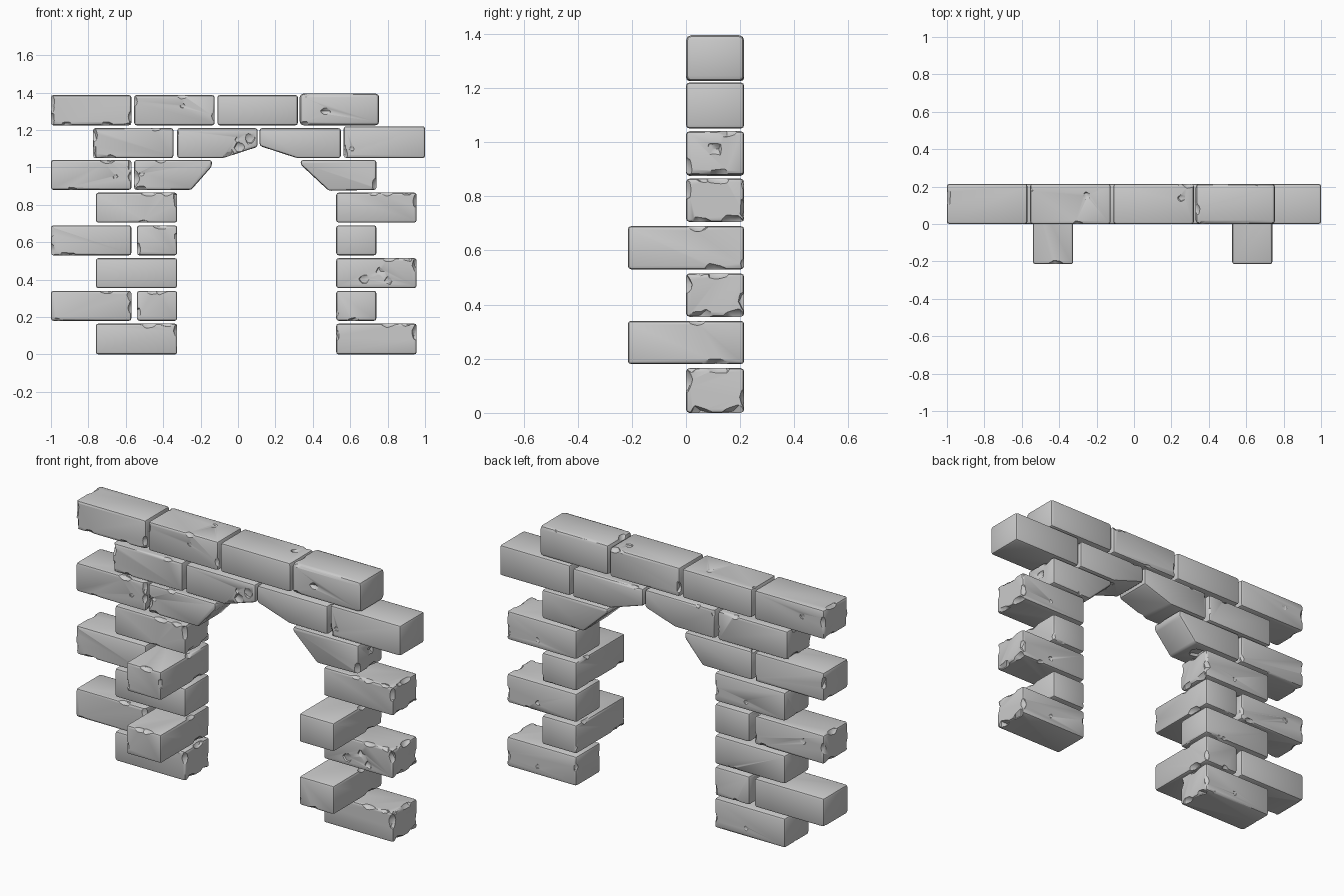
import bpy, bmesh, random
from mathutils import Vector, noise

if "Cube" in bpy.data.objects:
    bpy.data.objects.remove(bpy.data.objects["Cube"])

random.seed(7)
BACK = 0.215          # back face of the wall
made = []


def chip_cutter(lo, hi, chips):
    """Rough pebbles that bite into edges (-1..1 positions inside the block's box)."""
    bm = bmesh.new()
    mid, half = (lo + hi) / 2, (hi - lo) / 2
    for u, v, w, r in chips:
        rel = Vector((u, v, w))
        out = Vector([c if abs(c) == 1 else 0 for c in rel])
        n = sum(1 for c in out if c)
        out.normalize()
        centre = mid + Vector(a * b for a, b in zip(rel, half)) + out * r * (0.72 if n == 1 else 0.58)
        seed = Vector([random.uniform(-50, 50) for _ in range(3)])
        ball = bmesh.ops.create_icosphere(bm, subdivisions=2, radius=1)["verts"]
        for vert in ball:
            d = vert.co.copy()
            k = r * (1 + 0.3 * noise.noise(d * 1.7 + seed))
            stretch = Vector([1 if c else 1.35 for c in out]) if n > 1 else Vector((1, 1, 1))
            vert.co = centre + Vector(a * b for a, b in zip(d, stretch)) * k
    me = bpy.data.meshes.new("chips")
    bm.to_mesh(me)
    bm.free()
    ob = bpy.data.objects.new("chips", me)
    ob.hide_render = True
    bpy.context.collection.objects.link(ob)
    return ob


def block(name, profile, chips=(), y0=0.0, wear=4, bevel=0.013):
    """Extrude an x-z outline through the wall, round its edges and chip it."""
    bm = bmesh.new()
    face = bm.faces.new([bm.verts.new((x, y0, z)) for x, z in profile])
    ext = bmesh.ops.extrude_face_region(bm, geom=[face])["geom"]
    bmesh.ops.translate(bm, vec=(0, BACK - y0, 0),
                        verts=[g for g in ext if isinstance(g, bmesh.types.BMVert)])
    bmesh.ops.recalc_face_normals(bm, faces=bm.faces)
    bmesh.ops.bevel(bm, geom=bm.edges[:], offset=bevel, segments=2, profile=0.5, affect='EDGES')
    me = bpy.data.meshes.new(name)
    bm.to_mesh(me)
    bm.free()
    ob = bpy.data.objects.new(name, me)
    bpy.context.collection.objects.link(ob)

    # small random edge wear on top of the placed damage
    chips = list(chips)
    for _ in range(wear):
        p = [random.choice((-1, 1)) for _ in range(3)]
        p[random.randrange(3)] = random.uniform(-0.85, 0.85)
        chips.append((*p, random.uniform(0.022, 0.036)))
    xs, zs = zip(*profile)
    cutter = chip_cutter(Vector((min(xs), y0, min(zs))), Vector((max(xs), BACK, max(zs))), chips)
    mod = ob.modifiers.new("Chips", 'BOOLEAN')
    mod.operation, mod.solver, mod.object = 'DIFFERENCE', 'EXACT', cutter
    mod.use_self = True
    dg = bpy.context.evaluated_depsgraph_get()
    new = bpy.data.meshes.new_from_object(ob.evaluated_get(dg))
    ob.modifiers.clear()
    ob.data = new
    bpy.data.objects.remove(cutter)
    made.append(ob)


def box(x0, x1, z0, z1):
    return [(x0, z0), (x1, z0), (x1, z1), (x0, z1)]


# Damage patterns shared by repeated blocks
worn_end = [(1, 0.6, -1, .05), (1, -0.5, -1, .045), (1, -1, 0.5, .045), (0.3, -1, 1, .04),
            (1, 0.1, 1, .045), (0.75, -1, 1, .035), (1, 1, -0.3, .04), (0.1, 1, -0.4, .02)]
left_worn = [(-1, -1, -0.7, .05), (-1, -1, 0.6, .045), (-1, 0.3, 1, .045), (-1, 0.5, -1, .045),
             (-0.6, -1, -1, .04), (-1, 1, 0.1, .04), (-0.4, 1, 0.2, .025)]
right_worn = [(1, -1, -0.1, .035), (1, -1, 0.7, .04), (0.4, -1, 1, .04), (1, 0.4, 1, .035)]
header_worn = [(0.2, -1, 1, .04), (-1, -1, -0.6, .04), (-1, -0.8, -1, .04), (1, 0.5, -1, .05),
               (1, 0.2, 1, .04), (-1, 0.6, 1, .035)]

# Pillars: odd courses are stretchers, even courses have a header projecting forward
for row, z in enumerate((0.004, 0.18, 0.355, 0.53, 0.705)):
    if row == 0:
        z = 0.0
    top = (0.165, 0.34, 0.515, 0.69, 0.865)[row]
    if row % 2 == 0:
        pits = [(-0.3, -1, -0.4, .04), (0.1, -1, 0.1, .035), (0.3, -1, -0.5, .03)] if row == 2 else []
        block(f"left_pillar_stretcher_{row}", box(-0.76, -0.325, z, top), worn_end if row != 2 else [])
        block(f"right_pillar_stretcher_{row}", box(0.525, 0.955, z, top), worn_end + pits)
    else:
        block(f"left_pillar_outer_{row}", box(-1.0, -0.57, z, top), right_worn if row == 1 else left_worn)
        block(f"left_pillar_header_{row}", box(-0.54, -0.325, z, top), header_worn, y0=-0.215)
        block(f"right_pillar_header_{row}", box(0.525, 0.74, z, top), header_worn[2:], y0=-0.215)

# Springer course: angled blocks start the arch
block("springer_course_outer", box(-1.0, -0.57, 0.88, 1.04),
      right_worn + [(-1, 0.5, -1, .04), (0.6, -1, -0.1, .02), (-1, 1, 0.3, .04)])
block("left_springer", [(-0.555, 0.88), (-0.25, 0.88), (-0.14, 1.005), (-0.14, 1.04), (-0.555, 1.04)],
      [(-1, -1, -0.3, .05), (-0.8, -1, -1, .04), (-0.3, -1, 1, .035), (-0.8, -1, 0.1, .02), (0.1, 0.2, -1, .06)])
block("right_springer", [(0.485, 0.875), (0.74, 0.88), (0.74, 1.04), (0.335, 1.04), (0.335, 1.015)],
      [(1, 0.4, 1, .045), (1, 0.1, -1, .05), (1, -1, -0.7, .045), (1, 0, 0.2, .035)])

# Crown course: two tapered blocks meet over the opening
block("crown_course_left", box(-0.775, -0.345, 1.05, 1.21), left_worn[:5])
block("left_crown", [(-0.325, 1.05), (-0.08, 1.05), (0.105, 1.11), (0.105, 1.21), (-0.325, 1.21)],
      [(0.55, -1, -0.3, .04), (0.3, -1, -0.9, .05), (0.6, 0.2, -1, .06), (0.8, -1, 0.3, .04), (0.5, -1, 0.2, .02)])
block("right_crown", [(0.315, 1.05), (0.55, 1.05), (0.55, 1.21), (0.115, 1.21), (0.115, 1.115)],
      [(-0.1, 0.4, -1, .06), (-0.2, -0.1, -1, .05)])
block("crown_course_right", box(0.565, 1.0, 1.05, 1.22), [(-1, -1, -0.8, .04), (-0.8, -1, -0.4, .02)], wear=2)

# Top course
block("top_block_0", box(-1.0, -0.57, 1.225, 1.387), left_worn + [(0.4, -1, -1, .04), (0.9, -1, -1, .03)])
block("top_block_1", box(-0.555, -0.125, 1.225, 1.387),
      [(0.2, -1, 1, .035), (0.2, -1, 0.3, .02), (0.4, 0.4, 1, .03), (1, -1, -0.4, .03)])
block("top_block_2", box(-0.11, 0.32, 1.225, 1.387), [(0.7, 0.3, 1, .03), (0.9, 1, 1, .04)])
block("top_block_3", box(0.33, 0.755, 1.225, 1.395),
      [(-0.35, -1, -0.1, .035), (-1, -0.2, 1, .045), (-0.8, -1, 1, .035), (-0.9, -1, -1, .04)],
      wear=2, bevel=0.02)

bpy.ops.object.select_all(action='DESELECT')
for ob in made:
    ob.select_set(True)
bpy.context.view_layer.objects.active = made[0]
bpy.ops.object.shade_smooth_by_angle(angle=0.6)
